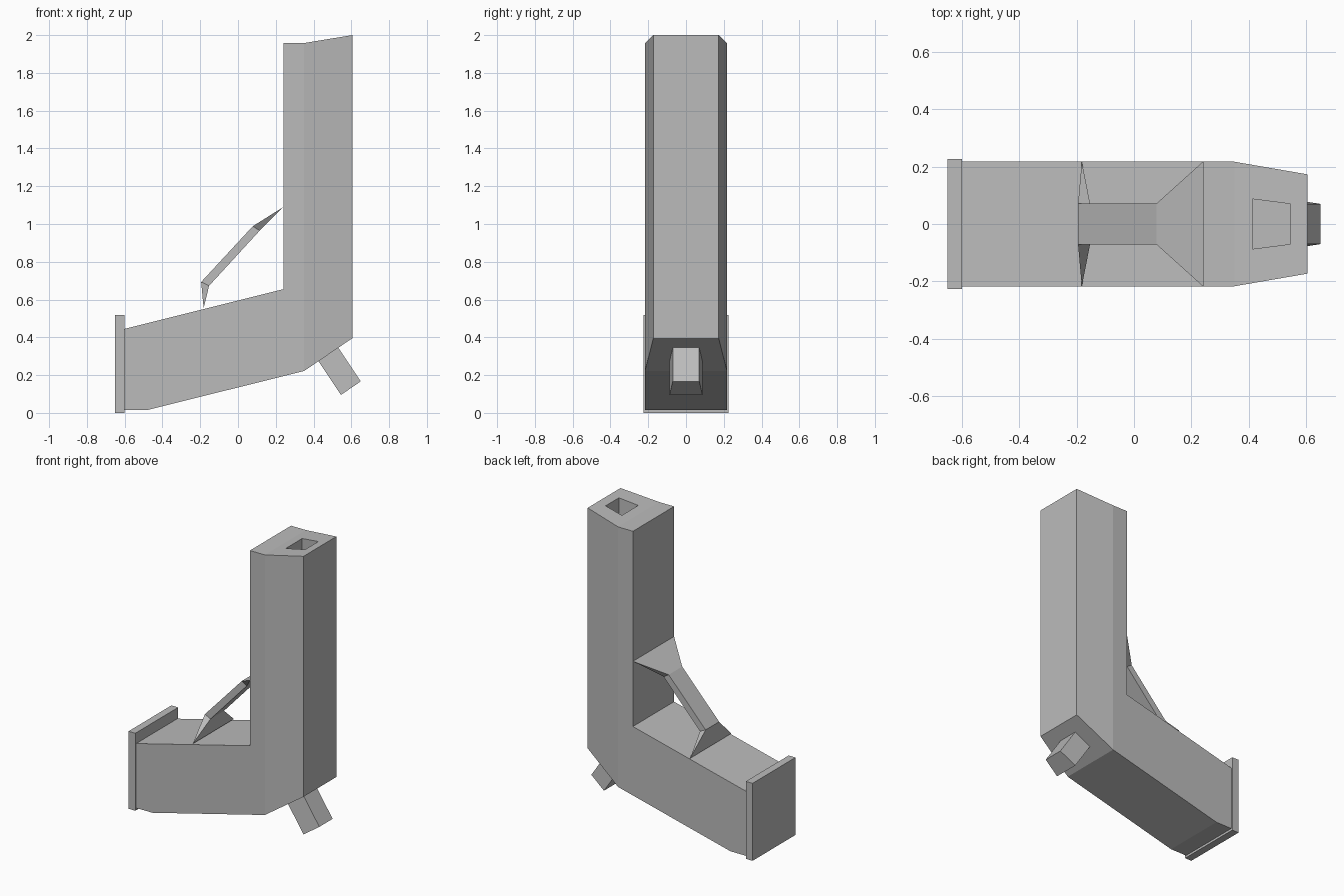
import bpy, bmesh
from mathutils import Vector

cube = bpy.data.objects.get("Cube")
if cube:
    bpy.data.objects.remove(cube, do_unlink=True)

grey = bpy.data.materials.new("plain grey")
grey.use_nodes = True
grey.diffuse_color = (0.5, 0.5, 0.5, 1)
grey.node_tree.nodes["Principled BSDF"].inputs["Base Color"].default_value = (0.5, 0.5, 0.5, 1)


def finish(name, bm):
    """Turn a bmesh into a flat shaded object."""
    bmesh.ops.remove_doubles(bm, verts=bm.verts, dist=0.0005)
    bmesh.ops.recalc_face_normals(bm, faces=bm.faces)
    mesh = bpy.data.meshes.new(name)
    bm.to_mesh(mesh)
    bm.free()
    mesh.materials.append(grey)
    ob = bpy.data.objects.new(name, mesh)
    bpy.context.collection.objects.link(ob)
    return ob


def loft(name, sections):
    """Bridge a row of equal four-cornered sections and cap the ends."""
    bm = bmesh.new()
    rings = [[bm.verts.new(p) for p in s] for s in sections]
    for a, b in zip(rings, rings[1:]):
        for i in range(4):
            j = (i + 1) % 4
            bm.faces.new((a[i], a[j], b[j], b[i]))
    bm.faces.new(rings[0])
    bm.faces.new(rings[-1])
    bmesh.ops.dissolve_degenerate(bm, dist=0.0005, edges=bm.edges)
    return finish(name, bm)


# Bent body: side outline, mirrored across y, with a tapered outer edge
WIDE, NARROW = 0.217, 0.173
outline = [(-0.6, 0.015), (-0.48, 0.015), (0.35, 0.222), (0.605, 0.395), (0.605, 2.0),
           (0.35, 1.958), (0.24, 1.958), (0.24, 0.655), (-0.6, 0.445)]
bm = bmesh.new()
sides = []
for s in (-1, 1):
    ring = [bm.verts.new((x, s * (NARROW if x > 0.5 else WIDE), z)) for x, z in outline]
    bm.faces.new(ring[:3] + ring[5:])
    bm.faces.new(ring[2:6])
    sides.append(ring)
for i in range(len(outline)):
    j = (i + 1) % len(outline)
    bm.faces.new((sides[0][i], sides[0][j], sides[1][j], sides[1][i]))
body = finish("body", bm)


def wedge(near, far, near_half, far_half):
    """Four-cornered section that narrows from near to far."""
    (x0, z0), (x1, z1) = near, far
    return [(x0, -near_half, z0), (x1, -far_half, z1), (x1, far_half, z1), (x0, near_half, z0)]


# Socket sunk into the top of the upright
cutter = loft("socket_cutter", [wedge((0.413, z), (0.545, z), 0.087, 0.07) for z in (1.77, 2.1)])
cutter.hide_render = True
mod = body.modifiers.new("socket", "BOOLEAN")
mod.operation = "DIFFERENCE"
mod.solver = "EXACT"
mod.object = cutter
bpy.context.view_layer.objects.active = body
bpy.ops.object.modifier_apply(modifier="socket")
bpy.data.objects.remove(cutter, do_unlink=True)

# Peg under the heel, set square to the sloping face
near, far, drop = Vector((0.425, 0.275)), Vector((0.53, 0.347)), Vector((0.12, -0.18))
loft("peg", [wedge(near + drop * t, far + drop * t, 0.087, 0.07) for t in (-0.05, 1)])

# End plate
loft("end_plate", [[(x, -0.226, 0), (x, 0.226, 0), (x, 0.226, 0.517), (x, -0.226, 0.517)]
                   for x in (-0.65, -0.6)])


# Diagonal brace, flaring to a full-width edge at both ends
def brace_section(outer, inner, half):
    (xo, zo), (xi, zi) = outer, inner
    return [(xo, -half, zo), (xo, half, zo), (xi, half, zi), (xi, -half, zi)]


bm = bmesh.new()
stations = [((-0.182, 0.555), (-0.182, 0.555), WIDE), ((-0.195, 0.693), (-0.153, 0.673), 0.071),
            ((0.078, 0.988), (0.115, 0.965), 0.071), ((0.24, 1.09), (0.24, 1.09), WIDE)]
rings = [[bm.verts.new(p) for p in brace_section(*s)] for s in stations]
for a, b in zip(rings, rings[1:]):
    for i in range(4):
        j = (i + 1) % 4
        bm.faces.new((a[i], a[j], b[j], b[i]))
finish("brace", bm)
